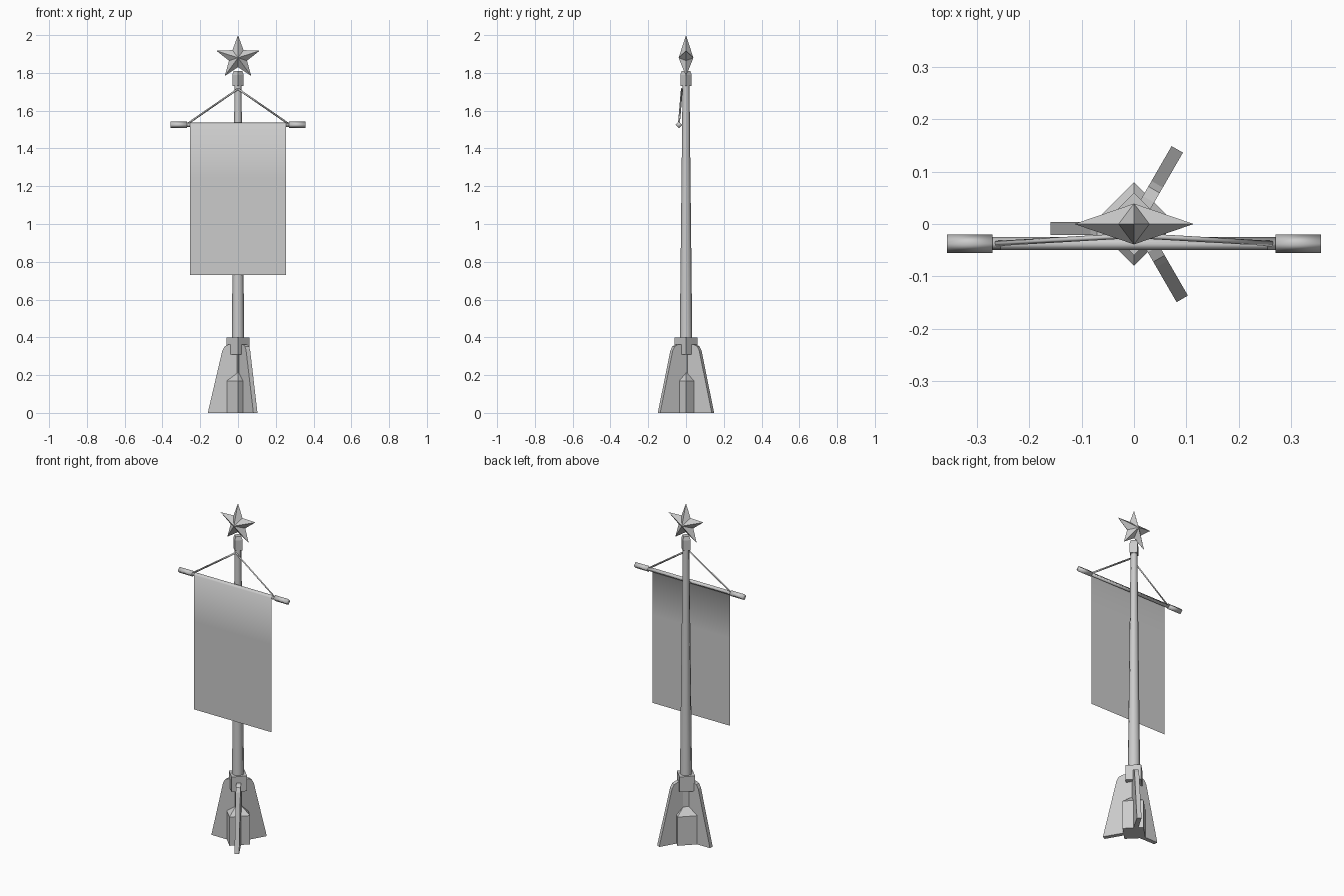
import bpy, bmesh, math
from mathutils import Vector, Matrix

cube = bpy.data.objects.get("Cube")
if cube:
    bpy.data.objects.remove(cube, do_unlink=True)

grey = bpy.data.materials.new("plain grey")
grey.use_nodes = True
COLOUR = (0.6, 0.6, 0.6, 1)
grey.diffuse_color = COLOUR
grey.node_tree.nodes["Principled BSDF"].inputs["Base Color"].default_value = COLOUR


def finish(name, bm, smooth=False, solid=True):
    if solid:
        bmesh.ops.recalc_face_normals(bm, faces=bm.faces)
    mesh = bpy.data.meshes.new(name)
    bm.to_mesh(mesh)
    bm.free()
    for poly in mesh.polygons:
        poly.use_smooth = smooth and len(poly.vertices) == 4
    mesh.materials.append(grey)
    obj = bpy.data.objects.new(name, mesh)
    bpy.context.collection.objects.link(obj)
    return obj


def lathe(name, rings, sides, smooth=False):
    """Stack of (radius, height) rings; the first corner points along +x."""
    bm = bmesh.new()
    loops = []
    for r, z in rings:
        angles = [math.tau * i / sides for i in range(sides)]
        loops.append([bm.verts.new((r * math.cos(a), r * math.sin(a), z)) for a in angles])
    for low, high in zip(loops, loops[1:]):
        for i in range(sides):
            j = (i + 1) % sides
            bm.faces.new((low[i], low[j], high[j], high[i]))
    bm.faces.new(loops[0])
    bm.faces.new(loops[-1])
    return finish(name, bm, smooth)


def bar(name, start, end, radius, sides=4):
    """Straight bar between two points."""
    start, end = Vector(start), Vector(end)
    obj = lathe(name, [(radius, 0), (radius, (end - start).length)], sides, True)
    turn = (end - start).to_track_quat('Z', 'Y').to_matrix().to_4x4()
    obj.data.transform(Matrix.Translation(start) @ turn)
    return obj


# Stepped base post, collar, tapered pole and top socket
lathe("base_block", [(0.08, 0), (0.08, 0.17), (0.026, 0.21), (0.026, 0.32)], 4)
lathe("base_collar", [(0.06, 0.31), (0.06, 0.40)], 4)
lathe("pole", [(0.034, 0.31), (0.018, 1.76)], 8, True)
lathe("top_socket", [(0.03, 1.73), (0.03, 1.79), (0.022, 1.81)], 4)

# Three stabilising fins
FIN = [(0, 0), (0.165, 0), (0.088, 0.33), (0.076, 0.352), (0.055, 0.362), (0, 0.362)]
for i, label in enumerate(("right", "front_left", "back_left")):
    bm = bmesh.new()
    face = bm.faces.new([bm.verts.new((x, -0.007, z)) for x, z in FIN])
    grown = bmesh.ops.extrude_face_region(bm, geom=[face])
    moved = [v for v in grown["geom"] if isinstance(v, bmesh.types.BMVert)]
    bmesh.ops.translate(bm, verts=moved, vec=(0, 0.025, 0))
    spin = Matrix.Rotation(math.pi + i * math.tau / 3, 4, 'Z')
    bm.transform(Matrix.Translation((0.005, -0.003, 0)) @ spin)
    finish(label + "_fin", bm)

# Crossbar with thicker ends, and cords up to the pole
ROD_Y, ROD_Z = -0.0375, 1.525
bar("crossbar", (-0.3, ROD_Y, ROD_Z), (0.3, ROD_Y, ROD_Z), 0.0125)
for side, label in ((1, "left"), (-1, "right")):
    bar(label + "_crossbar_end", (side * 0.27, ROD_Y, ROD_Z),
        (side * 0.357, ROD_Y, ROD_Z), 0.0175)
    bar(label + "_cord", (0, -0.022, 1.715), (side * 0.268, ROD_Y, 1.53), 0.005)

# Cloth sheet folded over the crossbar
bm = bmesh.new()
DRAPE = [(-0.026, 1.522), (ROD_Y, 1.538), (-0.05, 1.525), (-0.05, 1.25), (-0.05, 0.73)]
rows = [[bm.verts.new((x, y, z)) for x in (-0.255, 0.255)] for y, z in DRAPE]
for a, b in zip(rows, rows[1:]):
    bm.faces.new((a[0], b[0], b[1], a[1]))
finish("banner_cloth", bm, smooth=True, solid=False)

# Faceted five-pointed star
bm = bmesh.new()
rim = []
for i in range(10):
    r = 0.12 if i % 2 == 0 else 0.05
    a = math.pi / 2 + math.tau * i / 10
    rim.append(bm.verts.new((r * math.cos(a), 0, 1.88 + r * math.sin(a))))
for y in (-0.039, 0.039):
    peak = bm.verts.new((0, y, 1.88))
    for i in range(10):
        bm.faces.new((rim[i], rim[(i + 1) % 10], peak))
finish("star", bm)
